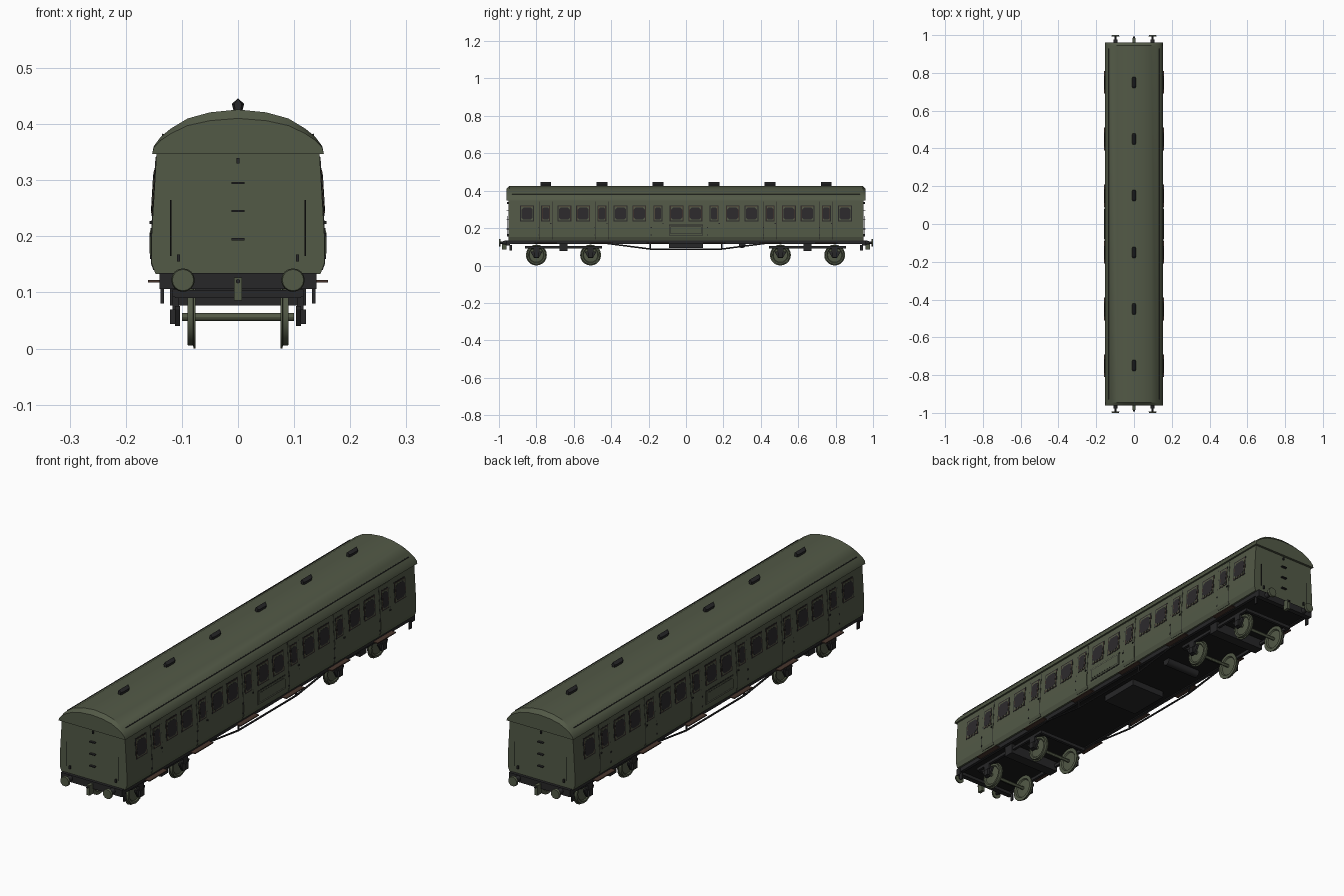
import bpy, bmesh, math
from mathutils import Vector, Matrix

cube = bpy.data.objects.get("Cube")
if cube:
    bpy.data.objects.remove(cube, do_unlink=True)


def material(name, r, g, b):
    m = bpy.data.materials.new(name)
    m.use_nodes = True
    m.diffuse_color = (r, g, b, 1)
    node = next(n for n in m.node_tree.nodes if n.type == 'BSDF_PRINCIPLED')
    node.inputs["Base Color"].default_value = (r, g, b, 1)
    node.inputs["Roughness"].default_value = 0.8
    return m


GREEN = material("olive green", 0.085, 0.1, 0.062)
CHARCOAL = material("charcoal", 0.02, 0.02, 0.021)
BLACK = material("underside black", 0.01, 0.01, 0.01)
BROWN = material("dark brown", 0.065, 0.036, 0.026)
GLASS = material("dark glass", 0.025, 0.023, 0.025)


def finish(name, bm, mat, smooth=False):
    bmesh.ops.recalc_face_normals(bm, faces=bm.faces)
    me = bpy.data.meshes.new(name)
    bm.to_mesh(me)
    bm.free()
    ob = bpy.data.objects.new(name, me)
    bpy.context.collection.objects.link(ob)
    me.materials.append(mat)
    if smooth:
        bpy.ops.object.select_all(action='DESELECT')
        ob.select_set(True)
        bpy.context.view_layer.objects.active = ob
        bpy.ops.object.shade_smooth_by_angle(angle=math.radians(30))
    return ob


def loft(name, rings, mat, smooth=False, caps=True):
    """Skin closed rings of points, one after another."""
    bm = bmesh.new()
    loops = [[bm.verts.new(p) for p in ring] for ring in rings]
    n = len(loops[0])
    for a, b in zip(loops, loops[1:]):
        for i in range(n):
            j = (i + 1) % n
            bm.faces.new((a[i], a[j], b[j], b[i]))
    if caps:
        bm.faces.new(loops[0])
        bm.faces.new(loops[-1])
    return finish(name, bm, mat, smooth)


def box(name, x0, x1, y0, y1, z0, z1, mat):
    rings = [[(x0, y, z0), (x1, y, z0), (x1, y, z1), (x0, y, z1)] for y in (y0, y1)]
    return loft(name, rings, mat)


def rod(name, a, b, r, mat, sides=12, r2=None):
    a, b = Vector(a), Vector(b)
    bm = bmesh.new()
    bmesh.ops.create_cone(bm, cap_ends=True, segments=sides, radius1=r,
                          radius2=r if r2 is None else r2, depth=(b - a).length)
    turn = (b - a).to_track_quat('Z', 'Y').to_matrix().to_4x4()
    bm.transform(Matrix.Translation((a + b) / 2) @ turn)
    return finish(name, bm, mat, sides > 8)


# Body shell
SIDE = [(0.147, 0.133), (0.154, 0.152), (0.154, 0.2), (0.152, 0.235), (0.145, 0.352)]
section = SIDE + [(-x, z) for x, z in reversed(SIDE)]
loft("body", [[(x, y, z) for x, z in section] for y in (-0.95, 0.95)], GREEN)

# Roof with chamfered ends
half = [(0.153, 0.347), (0.15, 0.361), (0.138, 0.377), (0.12, 0.392),
        (0.09, 0.41), (0.05, 0.421)]
arch = half + [(0, 0.426)] + [(-x, z) for x, z in reversed(half)]
rings = []
for y, s in ((-0.96, 0.8), (-0.945, 1), (0.945, 1), (0.96, 0.8)):
    rings.append([(x, y, 0.347 + (z - 0.347) * s) for x, z in arch])
loft("roof", rings, GREEN, True)

# Roof ventilators
vent = [(-0.007, 0.42), (0.007, 0.42), (0.011, 0.436), (0, 0.446), (-0.011, 0.436)]
DOORS = [-0.75 + 0.3 * i for i in range(6)]
for c in DOORS:
    loft("roof_ventilator", [[(x * s, c + y, z) for x, z in vent]
         for y, s in ((-0.029, 0.6), (-0.02, 1), (0.02, 1), (0.029, 0.6))], CHARCOAL)


def side_x(z):
    for (xa, za), (xb, zb) in zip(SIDE, SIDE[1:]):
        if z <= zb:
            return xa + (xb - xa) * (z - za) / (zb - za)
    return SIDE[-1][0]


def side_plate(name, s, y0, y1, z0, z1, proud, mat, cut=0):
    """Thin panel following the curved body side; cut clips its corners."""
    if cut:
        outline = [(y0 + cut, z0), (y1 - cut, z0), (y1, z0 + cut), (y1, z1 - cut),
                   (y1 - cut, z1), (y0 + cut, z1), (y0, z1 - cut), (y0, z0 + cut)]
        return loft(name, [[(s * (side_x(z) + d), y, z) for y, z in outline]
                           for d in (-0.001, proud)], mat)
    levels = [z0] + [z for x, z in SIDE if z0 < z < z1] + [z1]
    rings = [[(s * (side_x(z) + d), y, z) for d, y in
              ((-0.001, y0), (proud, y0), (proud, y1), (-0.001, y1))] for z in levels]
    return loft(name, rings, mat)


def window(s, c, w, proud):
    z0, z1 = 0.236, 0.322
    side_plate("window_frame", s, c - w, c + w, z0, z1, proud, CHARCOAL)
    side_plate("window_bead", s, c - w + 0.004, c + w - 0.004, z0 + 0.004, z1 - 0.004,
               proud + 0.0006, BROWN)
    side_plate("window_pane", s, c - w + 0.006, c + w - 0.006, z0 + 0.006, z1 - 0.006,
               proud + 0.0012, GREEN)
    side_plate("window_glass", s, c - w + 0.007, c + w - 0.007, z0 + 0.009, z1 - 0.012,
               proud + 0.0018, GLASS, 0.3 * w)


# Sides: doors, windows, fittings, footboards, trusses
for s in (-1, 1):
    for c in DOORS:
        side_plate("door_gap", s, c - 0.0355, c + 0.0355, 0.139, 0.342, 0.0006, CHARCOAL)
        side_plate("door", s, c - 0.034, c + 0.034, 0.14, 0.341, 0.0014, GREEN)
        window(s, c, 0.024, 0.002)
        for side in (-1, 1):
            window(s, c + side * 0.1, 0.037, 0.001)
        box("door_handle", s * 0.15, s * 0.158, c + 0.024, c + 0.031, 0.222, 0.227, CHARCOAL)
        for z in (0.16, 0.2):
            box("door_hinge", s * 0.15, s * 0.1565, c - 0.039, c - 0.033, z, z + 0.006, CHARCOAL)
        box("footboard", s * 0.136, s * 0.16, c - 0.06, c + 0.06, 0.118, 0.122, BROWN)
    # Central side panel with raised border
    side_plate("panel_outline", s, -0.092, 0.092, 0.16, 0.218, 0.001, CHARCOAL)
    side_plate("panel_border", s, -0.089, 0.089, 0.163, 0.215, 0.003, GREEN)
    side_plate("panel_groove", s, -0.082, 0.082, 0.169, 0.209, 0.0034, CHARCOAL)
    side_plate("panel_centre", s, -0.08, 0.08, 0.171, 0.207, 0.0038, GREEN)
    rod("rain_strip", (s * 0.134, -0.93, 0.381), (s * 0.134, 0.93, 0.381), 0.002, CHARCOAL, 6)
    box("solebar", s * 0.126, s * 0.139, -0.955, 0.955, 0.115, 0.135, CHARCOAL)
    x = s * 0.135
    rod("truss_bottom", (x, -0.19, 0.088), (x, 0.19, 0.088), 0.004, CHARCOAL, 6)
    for e in (-1, 1):
        rod("truss_slope", (x, e * 0.46, 0.123), (x, e * 0.19, 0.088), 0.004, CHARCOAL, 6)
        rod("truss_post", (x, e * 0.19, 0.086), (x, e * 0.19, 0.12), 0.004, CHARCOAL, 6)

# Underframe equipment
box("floor", -0.13, 0.13, -0.95, 0.95, 0.119, 0.136, BLACK)
box("battery_box", -0.08, 0.08, -0.09, 0.09, 0.093, 0.121, CHARCOAL)
rod("brake_cylinder", (-0.08, 0.3, 0.111), (0.08, 0.3, 0.111), 0.018, CHARCOAL, 14)

# Ends: headstock, buffers, coupling, steps and rails
for e in (-1, 1):
    def end_box(name, x, w, z0, z1, y0, y1, mat):
        return box(name, x - w, x + w, e * y0, e * y1, z0, z1, mat)
    end_box("headstock", 0, 0.14, 0.106, 0.135, 0.94, 0.962, CHARCOAL)
    end_box("coupling_hook", 0, 0.007, 0.086, 0.127, 0.96, 0.985, GREEN)
    rod("coupling_shank", (0, e * 0.95, 0.12), (0, e * 0.992, 0.12), 0.004, CHARCOAL, 8)
    for z in (0.195, 0.245, 0.295):
        end_box("end_step", 0, 0.012, z - 0.002, z + 0.002, 0.945, 0.96, CHARCOAL)
    end_box("end_bracket", 0, 0.003, 0.33, 0.34, 0.945, 0.956, CHARCOAL)
    for s in (-1, 1):
        x = s * 0.098
        rod("buffer_housing", (x, e * 0.96, 0.122), (x, e * 0.978, 0.122), 0.012, CHARCOAL,
            12, 0.009)
        rod("buffer_shank", (x, e * 0.975, 0.122), (x, e * 0.994, 0.122), 0.006, CHARCOAL)
        rod("buffer_head", (x, e * 0.992, 0.122), (x, e, 0.122), 0.021, GREEN, 16, 0.019)
        rod("end_handrail", (s * 0.12, e * 0.954, 0.165), (s * 0.12, e * 0.954, 0.265),
            0.0015, CHARCOAL, 6)
        end_box("lamp_iron", s * 0.106, 0.003, 0.155, 0.168, 0.945, 0.957, CHARCOAL)
        end_box("end_hanger", s * 0.135, 0.003, 0.08, 0.11, 0.93, 0.945, CHARCOAL)

# Wheel outline: distance from centre against depth inside the outer face
WHEEL = [(0.01, 0.002), (0.038, 0.004), (0.042, 0), (0.05, 0), (0.051, 0.01),
         (0.056, 0.011), (0.056, 0.014), (0.042, 0.014), (0.038, 0.009), (0.01, 0.011)]


def wheel(s, y):
    rings = []
    for r, d in WHEEL:
        angles = [math.tau * i / 20 for i in range(20)]
        rings.append([(s * (0.09 - d), y + r * math.cos(a), 0.056 + r * math.sin(a))
                      for a in angles])
    loft("wheel", rings, GREEN, True)


# Bogies
for c in (-0.655, 0.65):
    box("bogie_bolster", -0.121, 0.121, c - 0.022, c + 0.022, 0.077, 0.12, CHARCOAL)
    for e in (-1, 1):
        y = c + e * 0.145
        rod("axle", (-0.1, y, 0.056), (0.1, y, 0.056), 0.007, GREEN)
        box("bogie_crossbar", -0.112, 0.112, c + e * 0.2 - 0.006, c + e * 0.2 + 0.006,
            0.09, 0.104, CHARCOAL)
        for s in (-1, 1):
            wheel(s, y)
            # Tapered axle guard, box and spring
            loft("axle_guard", [[(s * a, y + t * w, z) for a, t in
                 ((0.103, -1), (0.112, -1), (0.112, 1), (0.103, 1))]
                 for w, z in ((0.012, 0.04), (0.03, 0.07), (0.03, 0.076))], CHARCOAL)
            box("axle_box", s * 0.11, s * 0.121, y - 0.012, y + 0.012, 0.044, 0.07, CHARCOAL)
            box("axle_spring", s * 0.105, s * 0.117, y - 0.016, y + 0.016, 0.07, 0.094, CHARCOAL)
    for s in (-1, 1):
        box("bogie_side_frame", s * 0.106, s * 0.117, c - 0.205, c + 0.205, 0.092, 0.105, CHARCOAL)
